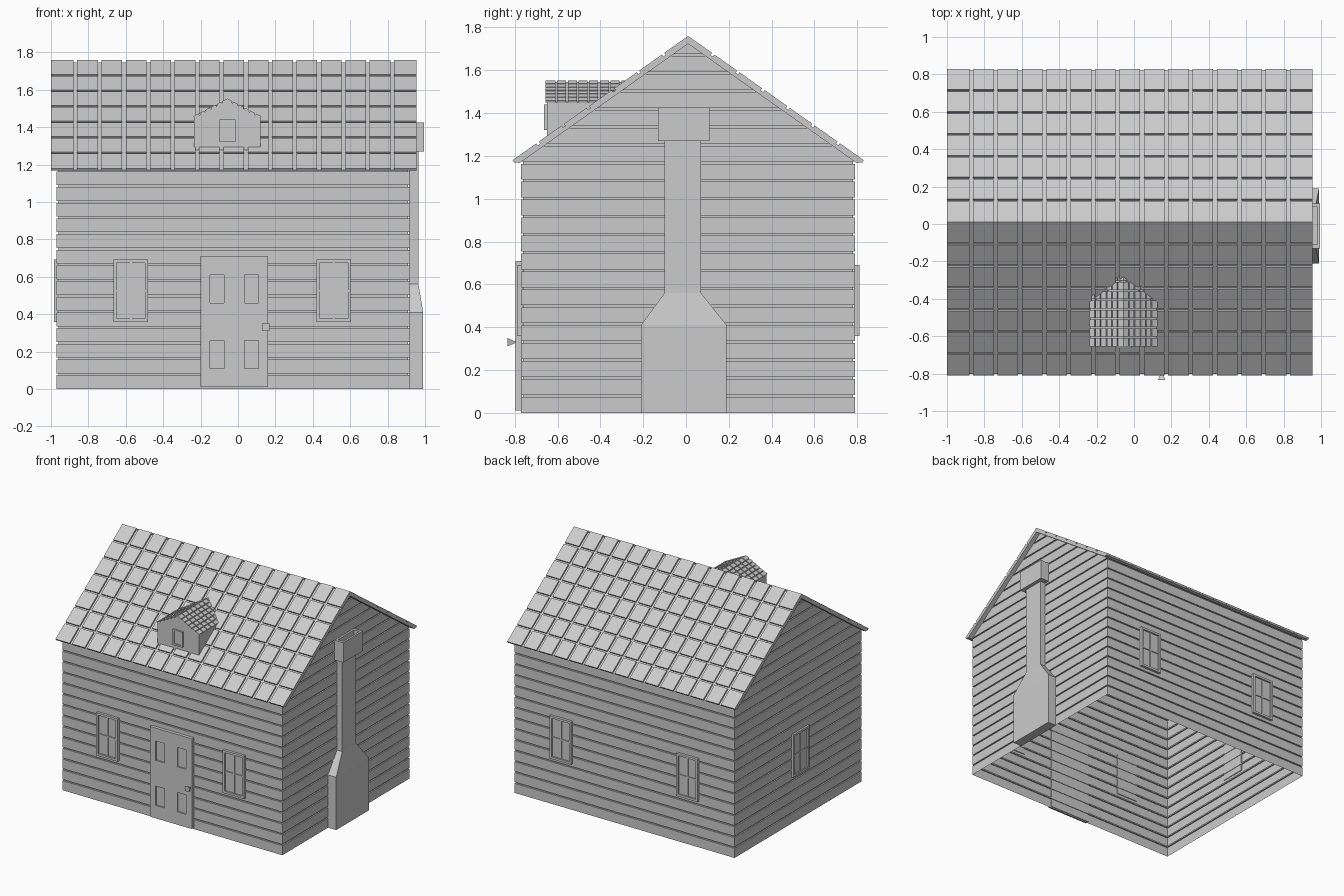
import bpy, bmesh, math
from mathutils import Vector, Matrix

if "Cube" in bpy.data.objects:
    bpy.data.objects.remove(bpy.data.objects["Cube"])

RIDGE = Vector((0, 0.01, 1.76))
RUN, DROP = 0.82, 0.58
SLOPE = math.hypot(RUN, DROP)
X0, X1 = -1.0, 0.955


def finish(bm, name):
    bmesh.ops.recalc_face_normals(bm, faces=bm.faces)
    me = bpy.data.meshes.new(name)
    bm.to_mesh(me)
    bm.free()
    ob = bpy.data.objects.new(name, me)
    bpy.context.collection.objects.link(ob)
    return ob


def box(bm, lo, hi, m=Matrix()):
    lo, hi = Vector(lo), Vector(hi)
    mid, size = (lo + hi) / 2, hi - lo
    bmesh.ops.create_cube(bm, size=1, matrix=m @ Matrix.Translation(mid) @ Matrix.Diagonal((*size, 1)))


def loft(bm, rings, cap_start=True, cap_end=True):
    """Bridge rectangular rings given as (x0, x1, y0, y1, z)."""
    rows = [[bm.verts.new(p) for p in ((a, c, z), (b, c, z), (b, d, z), (a, d, z))]
            for a, b, c, d, z in rings]
    for r, s in zip(rows, rows[1:]):
        for i in range(4):
            j = (i + 1) % 4
            bm.faces.new((r[i], r[j], s[j], s[i]))
    if cap_start:
        bm.faces.new(rows[0])
    if cap_end:
        bm.faces.new(rows[-1])


def extrude_profile(bm, pts, vec):
    face = bm.faces.new([bm.verts.new(p) for p in pts])
    res = bmesh.ops.extrude_face_region(bm, geom=[face])
    bmesh.ops.translate(bm, vec=vec, verts=[v for v in res["geom"] if isinstance(v, bmesh.types.BMVert)])


def tiles(bm, origin, u, d, width, length, nu, nd, gap_u, gap_d, t):
    """Raised tiles on a slope: u runs along the ridge, d runs downhill."""
    n = u.cross(d)
    n = -n if n.z < 0 else n
    m = Matrix.Translation(origin) @ Matrix((u, d, n)).transposed().to_4x4()
    pu, pd = width / nu, length / nd
    for i in range(nu):
        for j in range(nd):
            box(bm, (i * pu + (gap_u / 2 if i else 0), j * pd + (gap_d / 2 if j else 0), -t * 1.2),
                ((i + 1) * pu - (gap_u / 2 if i < nu - 1 else 0),
                 (j + 1) * pd - (gap_d / 2 if j < nd - 1 else 0), 0), m)


def cut(bm, co, no):
    bmesh.ops.bisect_plane(bm, geom=bm.verts[:] + bm.edges[:] + bm.faces[:],
                           plane_co=co, plane_no=no, clear_outer=True)


def slope_vectors(side):
    d = Vector((0, side * RUN, -DROP)) / SLOPE
    return d, Vector((0, side * DROP, RUN)) / SLOPE


# Clapboard walls: open shell with grooves, trimmed to the gable shape
bm = bmesh.new()
rings, pitch, groove = [], 0.0838, 0.01
for i in range(22):
    za, zb = i * pitch, (i + 1) * pitch - groove
    rings += [(-0.97, 0.92, -0.77, 0.79, z) for z in (za, zb)]
    rings += [(-0.96, 0.91, -0.76, 0.78, z) for z in (zb, zb + groove)]
loft(bm, rings, False, False)
for side in (-1, 1):
    d, n = slope_vectors(side)
    cut(bm, RIDGE - n * 0.029, n)
finish(bm, "clapboard_walls")

# Roof slab
bm = bmesh.new()
df, nf = slope_vectors(-1)
db, nb = slope_vectors(1)
c = RUN / SLOPE
up = Vector((0, 0, 1))
profile = [RIDGE - up * 0.012 / c, RIDGE + df * SLOPE - nf * 0.012, RIDGE + df * (SLOPE - 0.02) - nf * 0.03,
           RIDGE - up * 0.03 / c, RIDGE + db * (SLOPE - 0.02) - nb * 0.03, RIDGE + db * SLOPE - nb * 0.012]
extrude_profile(bm, [p + Vector((X0, 0, 0)) for p in profile], (X1 - X0, 0, 0))
finish(bm, "roof_slab")

# Roof tiles, both slopes
for side, name in ((-1, "front"), (1, "back")):
    bm = bmesh.new()
    d, n = slope_vectors(side)
    tiles(bm, RIDGE + Vector((X0, 0, 0)), Vector((1, 0, 0)), d, X1 - X0, SLOPE, 15, 7, 0.02, 0.014, 0.012)
    finish(bm, name + "_roof_tiles")

# Chimney with flared base and hollow cap
bm = bmesh.new()
loft(bm, [(0.915, 0.99, -0.21, 0.19, 0), (0.915, 0.99, -0.21, 0.19, 0.41),
          (0.915, 0.965, -0.10, 0.07, 0.56), (0.915, 0.965, -0.10, 0.07, 1.27),
          (0.915, 0.995, -0.13, 0.11, 1.27), (0.915, 0.995, -0.13, 0.11, 1.425),
          (0.935, 0.98, -0.11, 0.09, 1.425), (0.935, 0.98, -0.11, 0.09, 1.37)])
finish(bm, "chimney")

# Door with four recessed panels
bm = bmesh.new()
box(bm, (-0.2, -0.785, 0.01), (0.16, -0.765, 0.71))
for a, b in ((-0.2, -0.15), (-0.075, 0.035), (0.11, 0.16)):
    box(bm, (a, -0.795, 0.01), (b, -0.785, 0.71))
for a, b in ((-0.15, -0.075), (0.035, 0.11)):
    for za, zb in ((0.01, 0.11), (0.26, 0.46), (0.61, 0.71)):
        box(bm, (a, -0.795, za), (b, -0.785, zb))
finish(bm, "door")

# Door knob: four-sided, flaring outward
bm = bmesh.new()
bmesh.ops.create_cone(bm, cap_ends=True, segments=4, radius1=0.027, radius2=0.001, depth=0.042,
                      matrix=Matrix.Translation((0.148, -0.812, 0.33)) @ Matrix.Rotation(-math.pi / 2, 4, 'X')
                      @ Matrix.Rotation(math.pi / 4, 4, 'Z'))
finish(bm, "door_knob")


# Windows: frame, pane and cross bars, facing -y before turning
def window(name, loc, turn, w=0.185, h=0.332, f=0.017, out=0.02, bars=True):
    m = Matrix.Translation(loc) @ Matrix.Rotation(turn, 4, 'Z')
    bm = bmesh.new()
    x, z = w / 2, h / 2
    box(bm, (-x + f, -out * 0.35, -z + f), (x - f, 0.006, z - f), m)
    for s in (-1, 1):
        a, b = sorted((s * x, s * (x - f)))
        box(bm, (a, -out, -z), (b, 0.006, z), m)
        a, b = sorted((s * z, s * (z - f)))
        box(bm, (-x + f, -out, a), (x - f, 0.006, b), m)
    if bars:
        box(bm, (-0.005, -out * 0.7, -z + f), (0.005, 0, z - f), m)
        box(bm, (-x + f, -out * 0.7, -0.005), (x - f, -out * 0.3, 0.005), m)
    finish(bm, name)


for x, side in ((-0.573, "left"), (0.512, "right")):
    window("front_window_" + side, (x, -0.77, 0.525), 0)
    window("back_window_" + side, (x, 0.79, 0.525), math.pi)
window("side_window", (-0.97, -0.01, 0.525), -math.pi / 2, w=0.2, out=0.015)

# Dormer body, trimmed where it meets the roof
CX, HW, YF, EAVE, PEAK = -0.057, 0.178, -0.65, 1.455, 1.55
trim = RIDGE - nf * 0.016
bm = bmesh.new()
pts = [(CX - HW, YF, 1.27), (CX + HW, YF, 1.27), (CX + HW, YF, EAVE - 0.006),
       (CX, YF, PEAK - 0.006), (CX - HW, YF, EAVE - 0.006)]
extrude_profile(bm, pts, (0, 0.4, 0))
cut(bm, trim, -nf)
finish(bm, "dormer_body")

# Dormer roof tiles
bm = bmesh.new()
for side in (-1, 1):
    d = Vector((side * (HW + 0.004), 0, EAVE - PEAK))
    length = d.length
    tiles(bm, Vector((CX, YF - 0.006, PEAK + 0.003)), Vector((0, 1, 0)), d.normalized(),
          0.4, length, 8, 6, 0.008, 0.006, 0.008)
cut(bm, trim, -nf)
finish(bm, "dormer_roof_tiles")

window("dormer_window", (CX, YF, 1.38), 0, w=0.085, h=0.12, f=0.012, out=0.012, bars=False)
